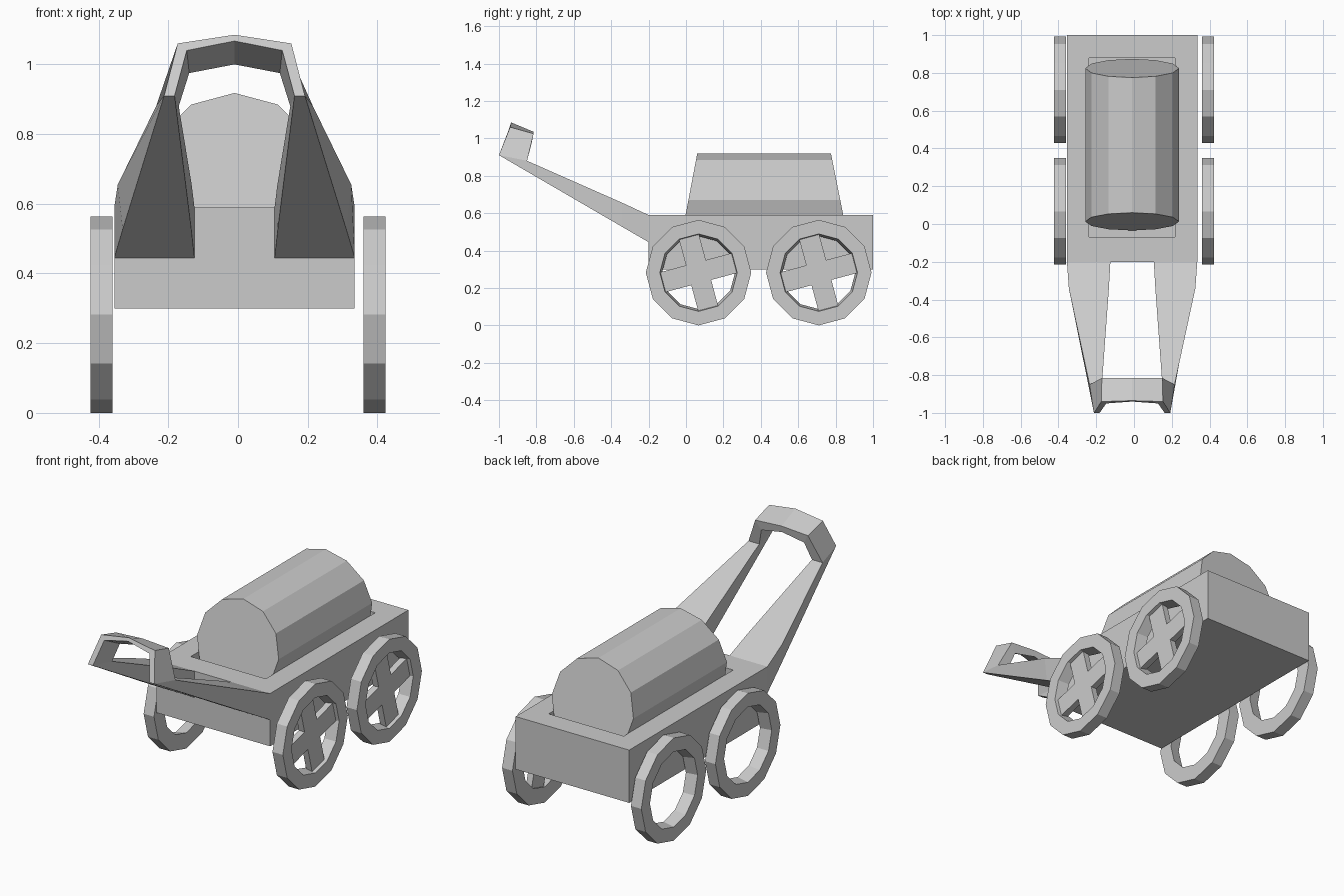
import bpy, bmesh, math

if "Cube" in bpy.data.objects:
    bpy.data.objects.remove(bpy.data.objects["Cube"])

CX = -0.01  # symmetry plane of the body, handle and barrel

mat = bpy.data.materials.new("plain grey")
mat.diffuse_color = (0.6, 0.6, 0.6, 1)
mat.use_nodes = True
mat.node_tree.nodes["Principled BSDF"].inputs["Base Color"].default_value = mat.diffuse_color


def loft(name, rings, closed=False):
    """Skin a list of equal-length point rings, capping the ends unless closed."""
    bm = bmesh.new()
    vs = [[bm.verts.new(p) for p in ring] for ring in rings]
    n = len(vs[0])
    pairs = list(zip(vs, vs[1:])) + ([(vs[-1], vs[0])] if closed else [])
    for a, b in pairs:
        for i in range(n):
            j = (i + 1) % n
            bm.faces.new((a[i], a[j], b[j], b[i]))
    if not closed:
        bm.faces.new(vs[0])
        bm.faces.new(vs[-1])
    bmesh.ops.recalc_face_normals(bm, faces=bm.faces)
    me = bpy.data.meshes.new(name)
    bm.to_mesh(me)
    bm.free()
    me.materials.append(mat)
    ob = bpy.data.objects.new(name, me)
    bpy.context.collection.objects.link(ob)
    return ob


def rect(hx, y0, y1, z):
    return [(CX - hx, y0, z), (CX + hx, y0, z), (CX + hx, y1, z), (CX - hx, y1, z)]


def circle(x, cy, cz, r, n=12):
    return [(x, cy + r * math.sin(2 * math.pi * i / n),
             cz + r * math.cos(2 * math.pi * i / n)) for i in range(n)]


# Wagon body with a well for the barrel
loft("body", [rect(0.345, -0.2, 1, 0.30), rect(0.345, -0.2, 1, 0.59),
              rect(0.228, -0.07, 0.88, 0.59), rect(0.228, -0.07, 0.88, 0.40)])

# Twelve-sided barrel with slanted ends
def barrel_end(y_top, slope):
    ring = []
    for i in range(12):
        a = math.pi * i / 6
        z = 0.67 + 0.248 * math.cos(a)
        ring.append((CX + 0.248 * math.sin(a), y_top + slope * (0.918 - z), z))
    return ring

loft("barrel", [barrel_end(0.06, -0.19), barrel_end(0.775, 0.2)])

# Forked pull handle: front outer, front inner, back inner, back outer
half = [
    [(-0.355, -0.2, 0.445), (-0.125, -0.2, 0.445), (-0.125, -0.2, 0.59), (-0.355, -0.2, 0.59)],
    [(-0.331, -0.34, 0.526), (-0.134, -0.34, 0.526), (-0.133, -0.34, 0.655), (-0.345, -0.34, 0.655)],
    [(-0.212, -1.0, 0.91), (-0.182, -1.0, 0.91), (-0.17, -0.85, 0.88), (-0.235, -0.85, 0.88)],
    [(-0.173, -0.94, 1.06), (-0.147, -0.95, 1.04), (-0.14, -0.825, 0.975), (-0.17, -0.815, 1.025)],
]
middle = [(CX, -0.935, 1.085), (CX, -0.94, 1.067), (CX, -0.82, 1.0), (CX, -0.815, 1.035)]
mirrored = [[(2 * CX - x, y, z) for x, y, z in ring] for ring in reversed(half)]
loft("handle", half + [middle] + mirrored)

# Wheels, with cross spokes on the right side only
CZ, TILT = 0.282, math.radians(15)
for end, cy in (("front", 0.067), ("rear", 0.71)):
    for side, s in (("right", 1), ("left", -1)):
        xi, xo = s * 0.36, s * 0.423
        loft(f"{end}_{side}_wheel",
             [circle(xi, cy, CZ, 0.282), circle(xo, cy, CZ, 0.282),
              circle(xo, cy, CZ, 0.207), circle(xi, cy, CZ, 0.195)], closed=True)
    w, r = 0.055, 0.212
    cross = []
    for k in range(4):
        a = TILT + k * math.pi / 2
        for u, v in ((w, -w), (r, -w), (r, w)):
            cross.append((cy + u * math.cos(a) - v * math.sin(a),
                          CZ + u * math.sin(a) + v * math.cos(a)))
    loft(f"{end}_spokes", [[(x, y, z) for y, z in cross] for x in (0.37, 0.405)])
